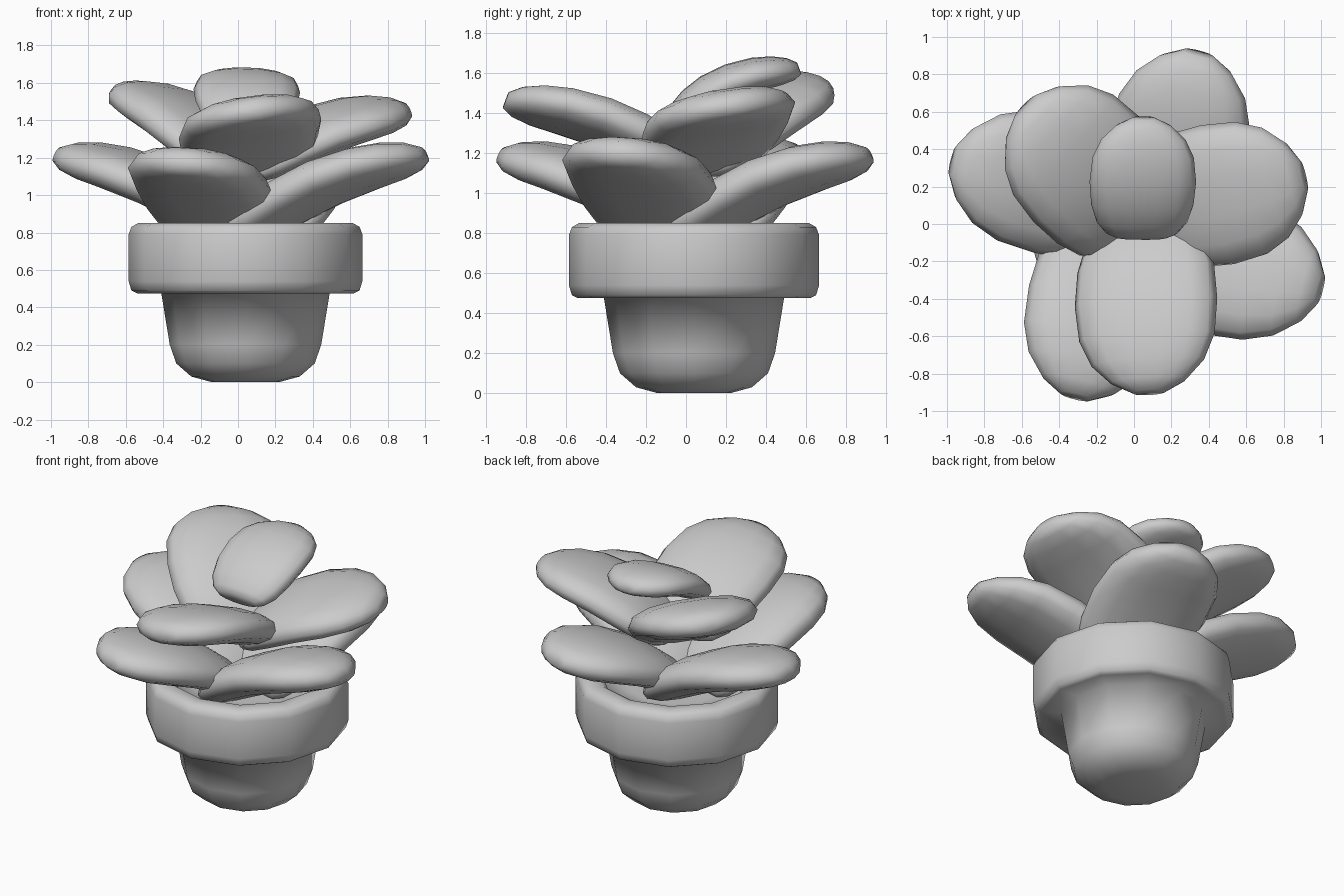
import bpy, bmesh, math
from mathutils import Matrix, Vector

cube = bpy.data.objects.get("Cube")
if cube:
    bpy.data.objects.remove(cube, do_unlink=True)

grey = bpy.data.materials.new("plain grey")
grey.use_nodes = True
grey.diffuse_color = (0.6, 0.6, 0.6, 1)
grey.node_tree.nodes["Principled BSDF"].inputs["Base Color"].default_value = (0.6, 0.6, 0.6, 1)

CENTRE = Vector((0.04, 0.04, 0))


def loft(name, rings):
    """Skin closed rings of points, cap both ends and shade smooth."""
    bm = bmesh.new()
    loops = [[bm.verts.new(p) for p in ring] for ring in rings]
    n = len(loops[0])
    for a, b in zip(loops, loops[1:]):
        for i in range(n):
            j = (i + 1) % n
            bm.faces.new((a[i], a[j], b[j], b[i]))
    bm.faces.new(loops[0])
    bm.faces.new(loops[-1])
    bmesh.ops.recalc_face_normals(bm, faces=bm.faces)
    for f in bm.faces:
        f.smooth = True
    mesh = bpy.data.meshes.new(name)
    bm.to_mesh(mesh)
    bm.free()
    mesh.materials.append(grey)
    obj = bpy.data.objects.new(name, mesh)
    bpy.context.collection.objects.link(obj)
    return obj


def lathe(name, profile, sides=12):
    angles = [2 * math.pi * i / sides for i in range(sides)]
    return loft(name, [[CENTRE + Vector((r * math.cos(a), r * math.sin(a), z))
                        for a in angles] for r, z in profile])


# Pot: tapered body, thick rim with rounded lips, shallow recess
lathe("pot", [(0.18, 0), (0.29, 0.03), (0.37, 0.1), (0.405, 0.2), (0.45, 0.475),
              (0.58, 0.475), (0.61, 0.49), (0.625, 0.54), (0.625, 0.79),
              (0.61, 0.83), (0.575, 0.85), (0.5, 0.85), (0.47, 0.83),
              (0.45, 0.78), (0.3, 0.77)])

# Leaf outline: position along the leaf, width factor, thickness factor
STATIONS = [(0, 0.5, 0.45), (0.04, 0.68, 0.65), (0.14, 0.85, 0.88),
            (0.3, 0.96, 1), (0.5, 1, 1), (0.7, 0.95, 0.95),
            (0.84, 0.79, 0.85), (0.94, 0.53, 0.65), (1, 0.22, 0.35)]


def rounded(v):
    """Push a circle coordinate outward for a slightly boxier section."""
    return math.copysign(abs(v) ** 0.87, v)


def leaf(name, base, yaw, pitch, roll, length, width, thick, bow):
    turn = (Matrix.Translation(base)
            @ Matrix.Rotation(math.radians(yaw), 4, "Z")
            @ Matrix.Rotation(math.radians(-pitch), 4, "Y")
            @ Matrix.Rotation(math.radians(roll), 4, "X"))
    rings = []
    for s, w, t in STATIONS:
        ring = []
        for i in range(14):
            a = 2 * math.pi * i / 14
            y = width * w * rounded(math.cos(a))
            z = thick * t * rounded(math.sin(a)) + bow * math.sin(math.pi * s)
            ring.append(turn @ Vector((length * s, y, z)))
        rings.append(ring)
    return loft(name, rings)


# Four lower leaves spread evenly around the pot, each set off to one side
for i, side in enumerate(("back", "right", "front", "left")):
    yaw = 77 + 90 * i
    offset = Matrix.Rotation(math.radians(yaw), 3, "Z") @ Vector((0, -0.115, 0))
    leaf("lower_leaf_" + side, Vector((0.015, -0.005, 0.78)) + offset, yaw, 23, -4,
         1.12 if i % 2 else 1.05, 0.38, 0.125, 0.075)

# Three middle leaves
leaf("middle_leaf_front", (0.065, 0.02, 1.13), -89, 20, 8, 0.98, 0.385, 0.115, 0.06)
leaf("middle_leaf_left", (0.03, 0.085, 1.13), 11, 20, 8, 0.95, 0.385, 0.115, 0.065)
leaf("middle_leaf_back", (0.02, -0.01, 1.13), 133, 26, 5, 0.97, 0.4, 0.12, 0.06)

# Small leaf at the crown
leaf("crown_leaf", (0.04, -0.07, 1.38), 89, 21, 2, 0.68, 0.285, 0.09, 0.06)
